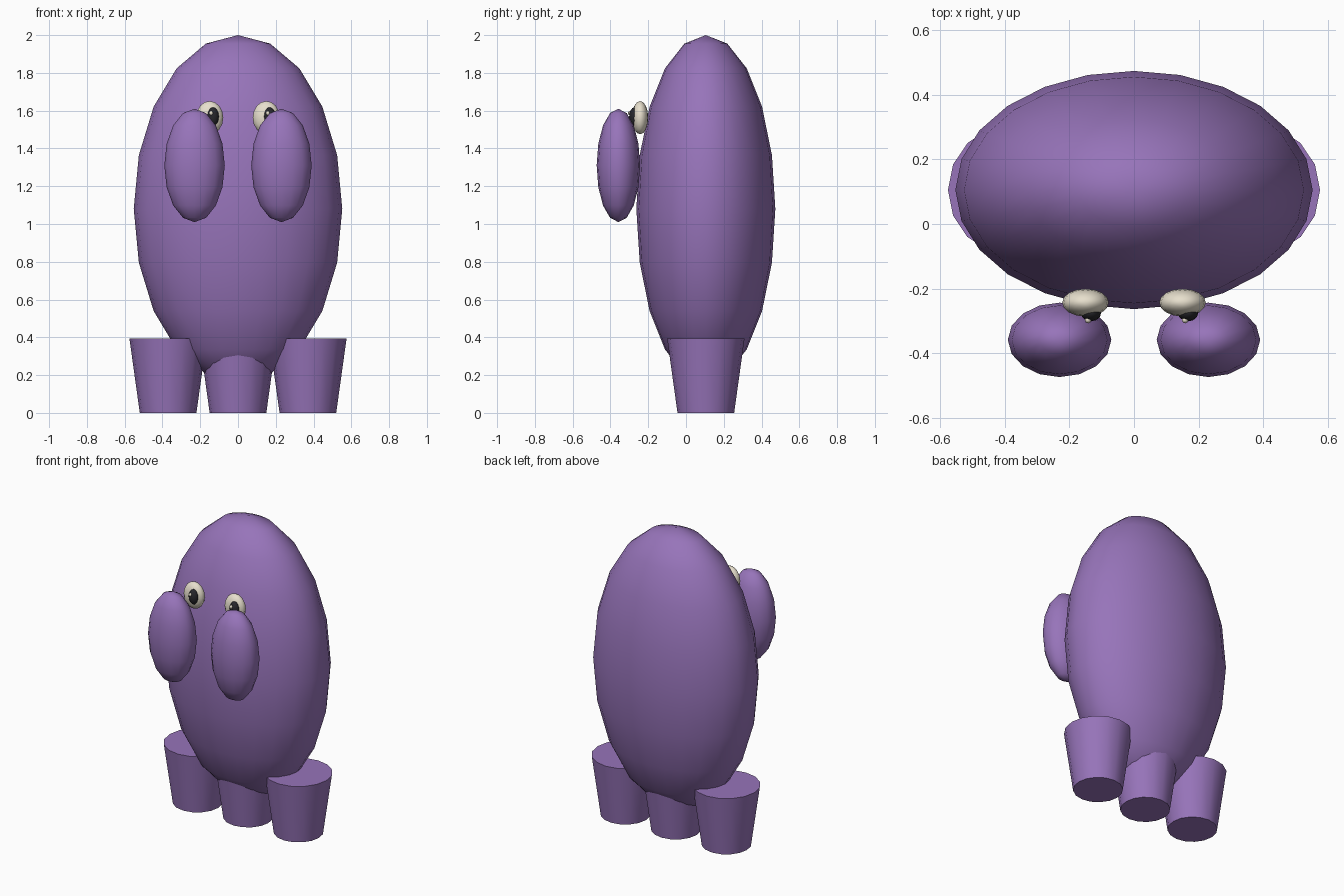
import bpy
import math

if "Cube" in bpy.data.objects:
    bpy.data.objects.remove(bpy.data.objects["Cube"])


def material(name, rgb):
    m = bpy.data.materials.new(name)
    m.diffuse_color = (*rgb, 1)
    m.use_nodes = True
    m.node_tree.nodes["Principled BSDF"].inputs["Base Color"].default_value = m.diffuse_color
    return m


PURPLE = material("purple", (0.31, 0.175, 0.49))
CREAM = material("cream", (0.80, 0.74, 0.61))
BLACK = material("near black", (0.02, 0.02, 0.025))


def finish(name, mat):
    ob = bpy.context.object
    ob.name = name
    ob.data.materials.append(mat)
    return ob


def ellipsoid(name, mat, centre, radii, segments=16, rings=8):
    bpy.ops.mesh.primitive_uv_sphere_add(segments=segments, ring_count=rings, location=centre)
    ob = finish(name, mat)
    ob.scale = radii
    bpy.ops.object.transform_apply(location=False, rotation=False, scale=True)
    bpy.ops.object.shade_smooth()
    return ob


def leg(name, x):
    bpy.ops.mesh.primitive_cone_add(vertices=16, radius1=0.15, radius2=0.205,
                                    depth=0.395, location=(x, 0.105, 0.1975))
    finish(name, PURPLE)
    bpy.ops.object.shade_smooth_by_angle(angle=math.radians(40))


# Egg-shaped body
ellipsoid("body", PURPLE, (0, 0.105, 1.08), (0.552, 0.368, 0.92), 24, 10)

# Three tapered legs
for name, x in (("left_leg", -0.37), ("middle_leg", 0), ("right_leg", 0.37)):
    leg(name, x)

# Arms held in front, and eyes
for side, s in (("left", -1), ("right", 1)):
    ellipsoid(side + "_arm", PURPLE, (0.23 * s, -0.358, 1.31), (0.16, 0.115, 0.3))
    x = 0.15 * s
    ellipsoid(side + "_eye", CREAM, (x, -0.243, 1.563), (0.072, 0.043, 0.088))
    # Pupils both look slightly to the same side
    ellipsoid(side + "_pupil", BLACK, (x + 0.017, -0.273, 1.568), (0.032, 0.028, 0.05), 12, 8)
    # Small glint on the pupil
    ellipsoid(side + "_glint", CREAM, (x + 0.008, -0.297, 1.587), (0.01, 0.01, 0.012), 8, 6)
